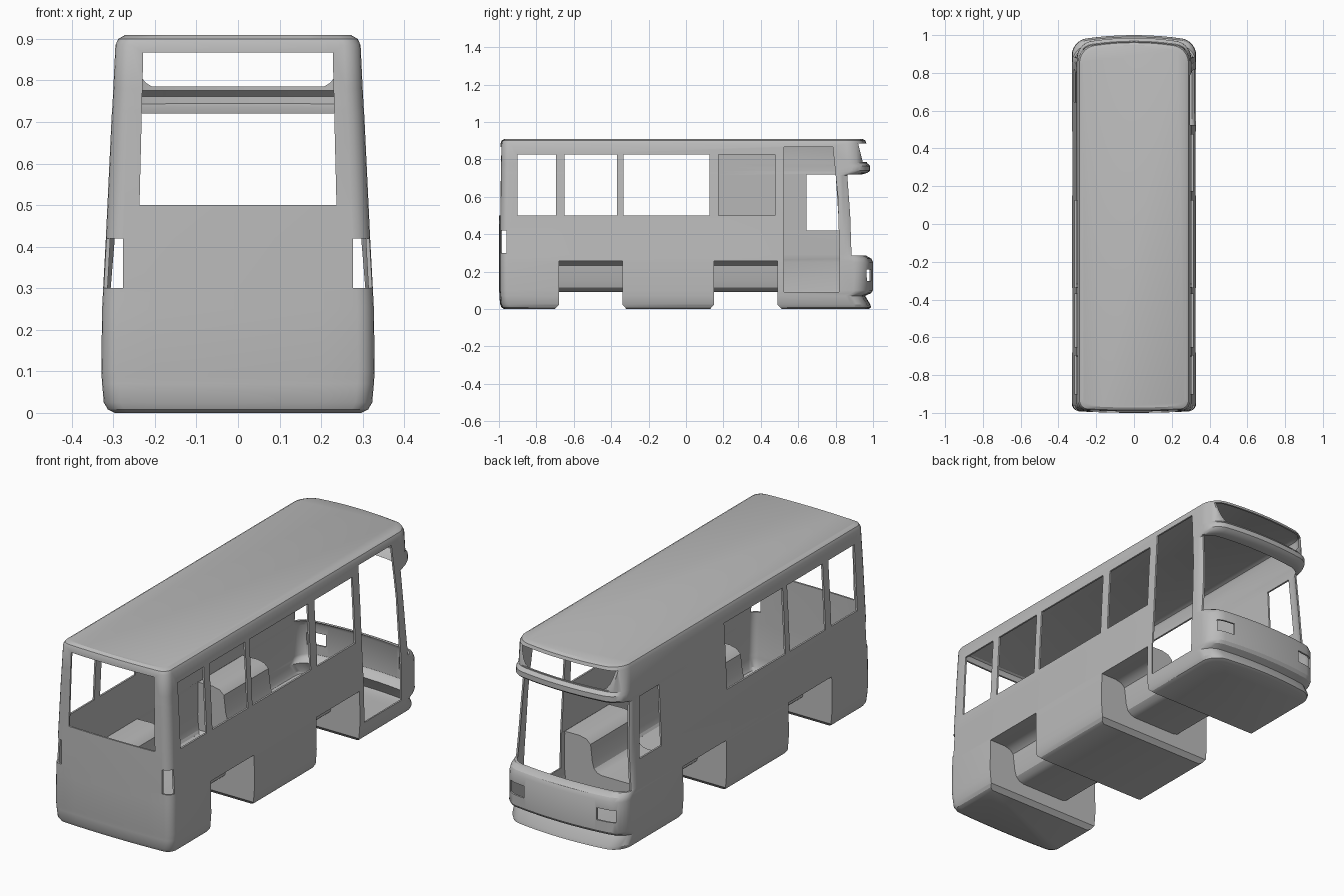
import bpy, bmesh, math

if "Cube" in bpy.data.objects:
    bpy.data.objects.remove(bpy.data.objects["Cube"])

grey = bpy.data.materials.new("body grey")
grey.diffuse_color = (0.5, 0.5, 0.5, 1)
grey.use_nodes = True
grey.node_tree.nodes["Principled BSDF"].inputs["Base Color"].default_value = grey.diffuse_color


def make_object(name, bm):
    bmesh.ops.recalc_face_normals(bm, faces=bm.faces[:])
    me = bpy.data.meshes.new(name)
    bm.to_mesh(me)
    bm.free()
    ob = bpy.data.objects.new(name, me)
    bpy.context.collection.objects.link(ob)
    return ob


def prism(bm, axis, pts, a, b):
    """Extrude a 2D outline along x (pts are y,z) or along y (pts are x,z)."""
    put = (lambda p, t: (t, p[0], p[1])) if axis == 'x' else (lambda p, t: (p[0], t, p[1]))
    lo = [bm.verts.new(put(p, a)) for p in pts]
    hi = [bm.verts.new(put(p, b)) for p in pts]
    bm.faces.new(lo)
    bm.faces.new(hi[::-1])
    n = len(pts)
    for i in range(n):
        bm.faces.new((lo[i], lo[(i + 1) % n], hi[(i + 1) % n], hi[i]))


def rect(a0, a1, b0, b1):
    return [(a0, b0), (a1, b0), (a1, b1), (a0, b1)]


def apply_mods(ob):
    bpy.context.view_layer.objects.active = ob
    for m in list(ob.modifiers):
        bpy.ops.object.modifier_apply(modifier=m.name)


def cut(ob, bm):
    cutter = make_object("cutter", bm)
    cutter.hide_render = True
    m = ob.modifiers.new("cut", 'BOOLEAN')
    m.operation, m.solver, m.object = 'DIFFERENCE', 'EXACT', cutter
    m.use_self = True
    apply_mods(ob)
    bpy.data.objects.remove(cutter)


def outline(hw, yr, yf):
    """Plan outline: rounded rectangle with bowed ends."""
    rr, rf, half = 0.04, 0.075, []
    for f in (0, 0.35, 0.7):
        half.append((f * (hw - rr), yr))
    for i in range(6):
        a = -math.pi / 2 + i * math.pi / 10
        half.append((hw - rr + rr * math.cos(a), yr + rr + rr * math.sin(a)))
    for i in range(8):
        a = i * math.pi / 14
        half.append((hw - rf + rf * math.cos(a), yf - 0.03 - rf + rf * math.sin(a)))
    for f in (0.75, 0.5, 0.25, 0):
        half.append((f * (hw - rf), yf - 0.03))
    pts = []
    for x, y in half:
        k = (x / hw) ** 2
        if y > 0:
            y += 0.03 * (1 - k)      # front bow
        else:
            y += 0.01 * k            # slight rear bow
        pts.append((x, y))
    return pts + [(-x, y) for x, y in pts[-2:0:-1]]


# Body: stacked outlines (height, half width, rear y, front y)
levels = [
    (0.000, 0.297, -0.972, 0.975), (0.008, 0.313, -0.986, 0.990), (0.025, 0.323, -0.994, 0.985),
    (0.070, 0.327, -0.998, 0.958), (0.085, 0.328, -0.998, 0.990), (0.100, 0.329, -1.0, 1.0),
    (0.250, 0.327, -1.0, 1.0), (0.270, 0.326, -1.0, 0.990), (0.290, 0.325, -1.0, 0.955),
    (0.420, 0.318, -1.0, 0.945), (0.715, 0.304, -0.996, 0.925), (0.728, 0.303, -0.996, 0.970),
    (0.740, 0.302, -0.996, 0.985), (0.765, 0.301, -0.995, 0.985), (0.780, 0.300, -0.995, 0.968),
    (0.885, 0.295, -0.992, 0.965), (0.900, 0.288, -0.986, 0.960), (0.909, 0.272, -0.972, 0.945)]
bm = bmesh.new()
rings = [[bm.verts.new((x, y, z)) for x, y in outline(hw, yr, yf)] for z, hw, yr, yf in levels]
n = len(rings[0])
for r, s in zip(rings, rings[1:]):
    for i in range(n):
        bm.faces.new((r[i], r[(i + 1) % n], s[(i + 1) % n], s[i]))
bm.faces.new(rings[0][::-1])
bm.faces.new(rings[-1])
body = make_object("bus_body", bm)

# Wheel wells: tall at the sides, low tunnel across the middle
side = [(0.5, -0.1), (0.5, 0.258), (0.24, 0.258), (0.205, 0.25), (0.185, 0.232),
        (0.175, 0.15), (0.165, 0.115), (0.145, 0.097), (0.12, 0.09)]
well = side + [(-x, z) for x, z in side[::-1]]
wheel_spans = [(-0.68, -0.34), (0.15, 0.49)]
bm = bmesh.new()
for y0, y1 in wheel_spans:
    prism(bm, 'y', well, y0, y1)
cut(body, bm)
bm = bmesh.new()
for y0, y1 in wheel_spans:           # softened lower edges of the wells
    prism(bm, 'x', [(y0 - 0.03, -0.01), (y1 + 0.03, -0.01), (y1 + 0.015, 0.007),
                    (y1 - 0.003, 0.025), (y0 + 0.003, 0.025), (y0 - 0.015, 0.007)], -0.5, 0.5)
cut(body, bm)

# Hollow the body into a thin shell
m = body.modifiers.new("shell", 'SOLIDIFY')
m.thickness, m.offset = 0.009, -1
apply_mods(body)

# Openings
bm = bmesh.new()
for a, b in ((0.2, 0.5), (-0.5, -0.2)):              # passenger windows, both sides
    for y0, y1 in ((-0.9, -0.695), (-0.65, -0.37), (-0.335, 0.125)):
        prism(bm, 'x', rect(y0, y1, 0.5, 0.825), a, b)
prism(bm, 'x', rect(0.175, 0.475, 0.5, 0.825), 0.2, 0.5)
prism(bm, 'x', [(0.525, 0.09), (0.818, 0.09), (0.82, 0.3), (0.812, 0.6), (0.785, 0.865), (0.525, 0.865)],
      0.2, 0.5)                                       # door
prism(bm, 'x', [(0.645, 0.42), (0.82, 0.42), (0.80, 0.72), (0.645, 0.72)], -0.5, -0.2)  # driver window
prism(bm, 'x', [(0.885, 0.285), (1.1, 0.285), (1.1, 0.72), (0.862, 0.72), (0.878, 0.5)], -0.6, 0.6)  # windscreen
prism(bm, 'x', [(0.945, 0.785), (1.1, 0.785), (1.1, 0.885), (0.92, 0.885)], -0.6, 0.6)  # sign opening
prism(bm, 'y', [(-0.237, 0.5), (0.237, 0.5), (0.228, 0.867), (-0.228, 0.867)], -1.1, -0.93)  # rear window
for s in (1, -1):
    prism(bm, 'y', rect(s * 0.2, s * 0.29, 0.15, 0.21), 0.88, 1.1)      # headlamp openings
    prism(bm, 'y', rect(s * 0.277, s * 0.5, 0.3, 0.42), -1.1, -0.96)    # tail lamp openings
cut(body, bm)

body.data.materials.clear()
body.data.materials.append(grey)
for p in body.data.polygons:
    p.material_index = 0
bpy.ops.object.select_all(action='DESELECT')
body.select_set(True)
bpy.context.view_layer.objects.active = body
bpy.ops.object.shade_smooth_by_angle(angle=math.radians(30))
